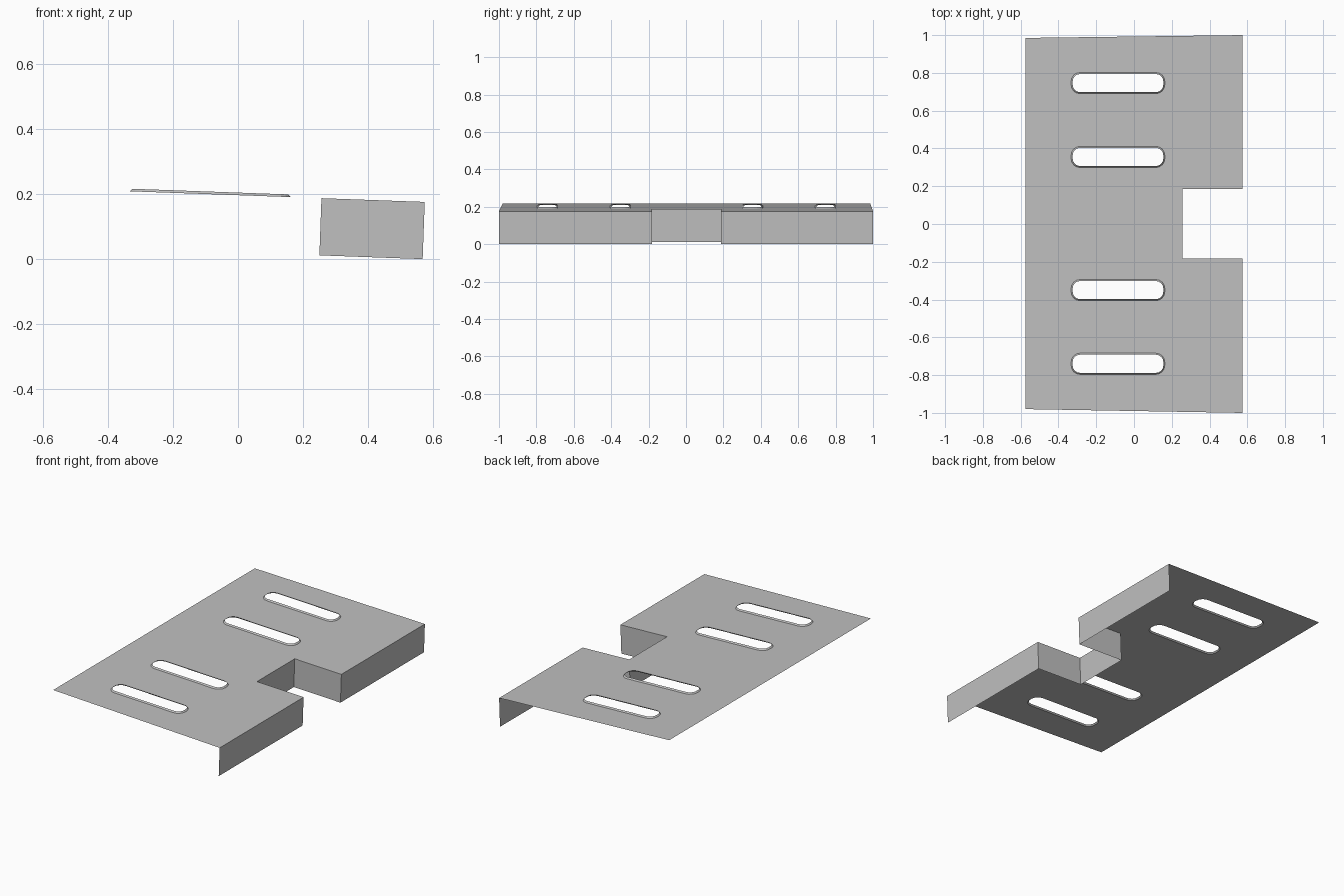
import bpy, bmesh, math
from mathutils import Vector

cube = bpy.data.objects.get("Cube")
if cube:
    bpy.data.objects.remove(cube, do_unlink=True)

# One plain grey metal
metal = bpy.data.materials.new("grey_metal")
metal.use_nodes = True
grey = (0.53, 0.53, 0.53, 1)
metal.diffuse_color = grey
metal.node_tree.nodes["Principled BSDF"].inputs["Base Color"].default_value = grey

HALF_X = 0.575
TILT = 0.036
DROP = 0.176
RIM = 0.008


def on_sheet(x, y, up=0.0):
    """Point on the tilted sheet, offset along its normal."""
    return Vector((x + TILT * up, y, DROP + TILT * (HALF_X - x) + up))


def finish(name, bm):
    mesh = bpy.data.meshes.new(name)
    bm.to_mesh(mesh)
    bm.free()
    mesh.materials.append(metal)
    obj = bpy.data.objects.new(name, mesh)
    bpy.context.collection.objects.link(obj)


def slot_outline(cy, inset=0.0, x0=-0.333, x1=0.163, half=0.056, r=0.047, steps=4):
    """Rounded slot outline, running anticlockwise."""
    points = []
    corners = [(x1 - r, half - r), (x0 + r, half - r),
               (x0 + r, r - half), (x1 - r, r - half)]
    for i, (cx, dy) in enumerate(corners):
        for s in range(steps + 1):
            a = math.pi / 2 * (i + s / steps)
            points.append((cx + (r - inset) * math.cos(a),
                           cy + dy + (r - inset) * math.sin(a)))
    return points


def add_loop(bm, points, up=0.0):
    return [bm.verts.new(on_sheet(x, y, up)) for x, y in points]


slots = [-0.74, -0.35, 0.355, 0.746]

# Folded edge: outer lips and notch
fold = [(HALF_X, -1), (HALF_X, -0.182), (0.257, -0.182),
        (0.257, 0.186), (HALF_X, 0.186), (HALF_X, 1)]

# Sheet with slots cut through
bm = bmesh.new()
for outline in [fold + [(-HALF_X, 0.985), (-HALF_X, -0.98)]] + [slot_outline(c) for c in slots]:
    verts = add_loop(bm, outline)
    for a, b in zip(verts, verts[1:] + verts[:1]):
        bm.edges.new((a, b))
bmesh.ops.triangle_fill(bm, use_beauty=True, edges=bm.edges[:], normal=(0, 0, 1))
for f in bm.faces:
    f.normal_update()
    if f.normal.z < 0:
        f.normal_flip()
finish("sheet", bm)

# Downturned flange along the folded edge
bm = bmesh.new()
top = add_loop(bm, fold)
bottom = add_loop(bm, fold, -DROP)
for i in range(len(fold) - 1):
    bm.faces.new((top[i], bottom[i], bottom[i + 1], top[i + 1]))
finish("folded_flange", bm)

# Raised lip round each slot
for n, cy in enumerate(slots):
    bm = bmesh.new()
    base = add_loop(bm, slot_outline(cy))
    lip = add_loop(bm, slot_outline(cy, 0.008), RIM)
    for i in range(len(base)):
        j = (i + 1) % len(base)
        bm.faces.new((base[i], base[j], lip[j], lip[i]))
    finish(f"slot_rim_{n + 1}", bm)
